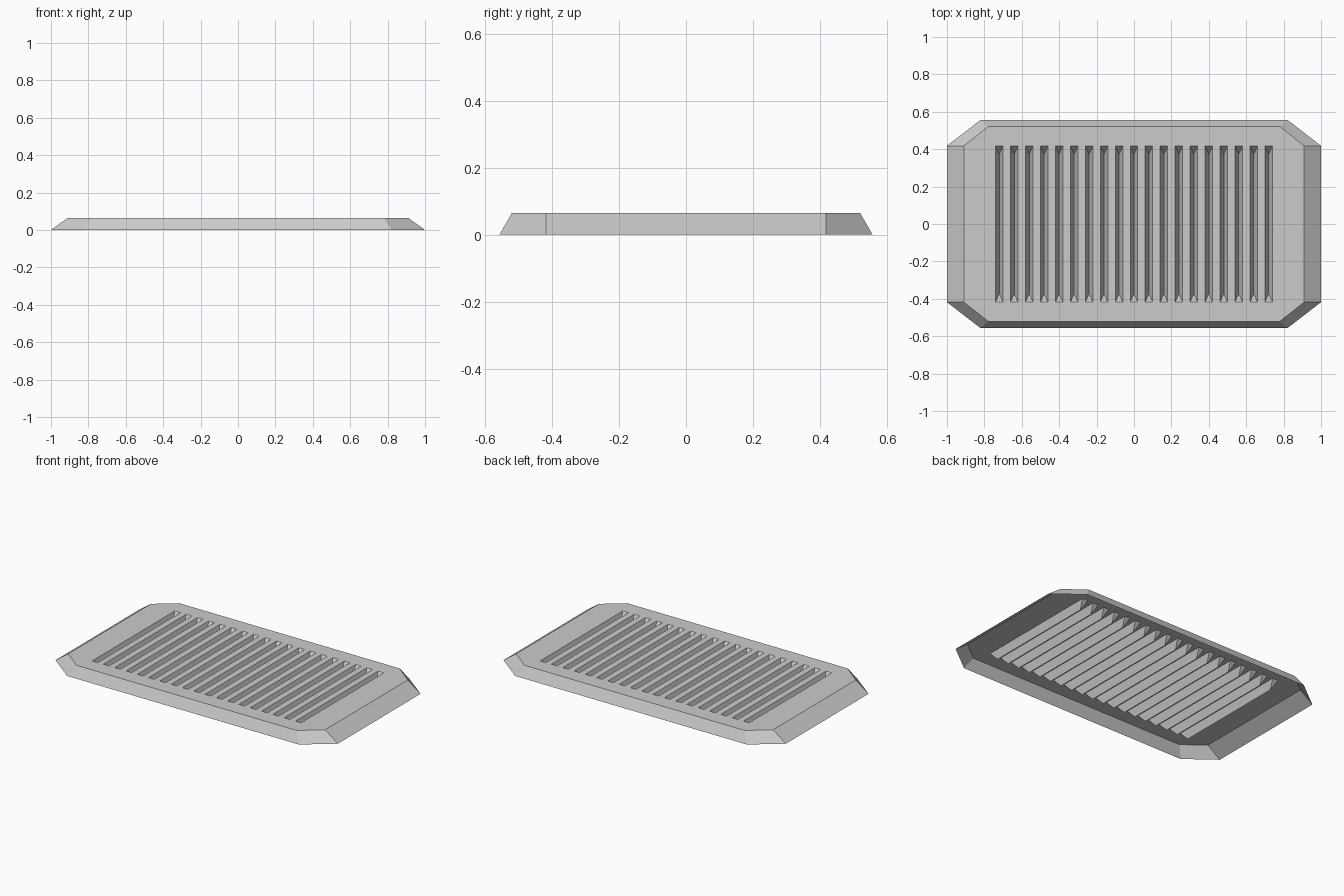
import bpy
import bmesh

if "Cube" in bpy.data.objects:
    bpy.data.objects.remove(bpy.data.objects["Cube"])

HEIGHT = 0.065
SLOT_Y = 0.418          # slot half length, level with the corner chamfers
SLOT_W = 0.02           # slot half width
DEPTH = 0.05            # groove depth
HIP = 0.045             # length of the sloped groove ends
centres = [(i - 9) * 0.08 for i in range(19)]


def octagon(hx, hy, cx, cy, z):
    """Counter-clockwise rectangle with cut corners."""
    return [(hx, -cy, z), (hx, cy, z), (cx, hy, z), (-cx, hy, z),
            (-hx, cy, z), (-hx, -cy, z), (-cx, -hy, z), (cx, -hy, z)]


def make_object(name, faces):
    bm = bmesh.new()
    for pts in faces:
        bm.faces.new([bm.verts.new(p) for p in pts])
    bmesh.ops.remove_doubles(bm, verts=bm.verts, dist=1e-5)
    mesh = bpy.data.meshes.new(name)
    bm.to_mesh(mesh)
    bm.free()
    obj = bpy.data.objects.new(name, mesh)
    bpy.context.collection.objects.link(obj)
    return obj


# Sloped rim, open underneath
low = octagon(1.0, 0.557, 0.82, SLOT_Y, 0)
top = octagon(0.91, 0.52, 0.78, SLOT_Y, HEIGHT)
make_object("sloped_rim", [
    (low[i], low[(i + 1) % 8], top[(i + 1) % 8], top[i]) for i in range(8)])

# Flat top: solid bars between the slots, closed by a border at each end
edges = [-0.91] + [c + s * SLOT_W for c in centres for s in (-1, 1)] + [0.91]
plate = []
for x0, x1 in zip(edges[::2], edges[1::2]):
    plate.append([(x0, -SLOT_Y, HEIGHT), (x1, -SLOT_Y, HEIGHT),
                  (x1, SLOT_Y, HEIGHT), (x0, SLOT_Y, HEIGHT)])
for s in (1, -1):
    plate.append([(s * x, s * SLOT_Y, HEIGHT) for x in edges]
                 + [(s * 0.78, s * 0.52, HEIGHT), (-s * 0.78, s * 0.52, HEIGHT)])
make_object("top_plate", plate)

# V-shaped grooves with sloped ends
grooves = []
for c in centres:
    a, b = (c - SLOT_W, -SLOT_Y, HEIGHT), (c + SLOT_W, -SLOT_Y, HEIGHT)
    d, e = (c + SLOT_W, SLOT_Y, HEIGHT), (c - SLOT_W, SLOT_Y, HEIGHT)
    p = (c, -SLOT_Y + HIP, HEIGHT - DEPTH)
    q = (c, SLOT_Y - HIP, HEIGHT - DEPTH)
    grooves += [(a, p, q, e), (b, d, q, p), (a, b, p), (d, e, q)]
make_object("grooves", grooves)
